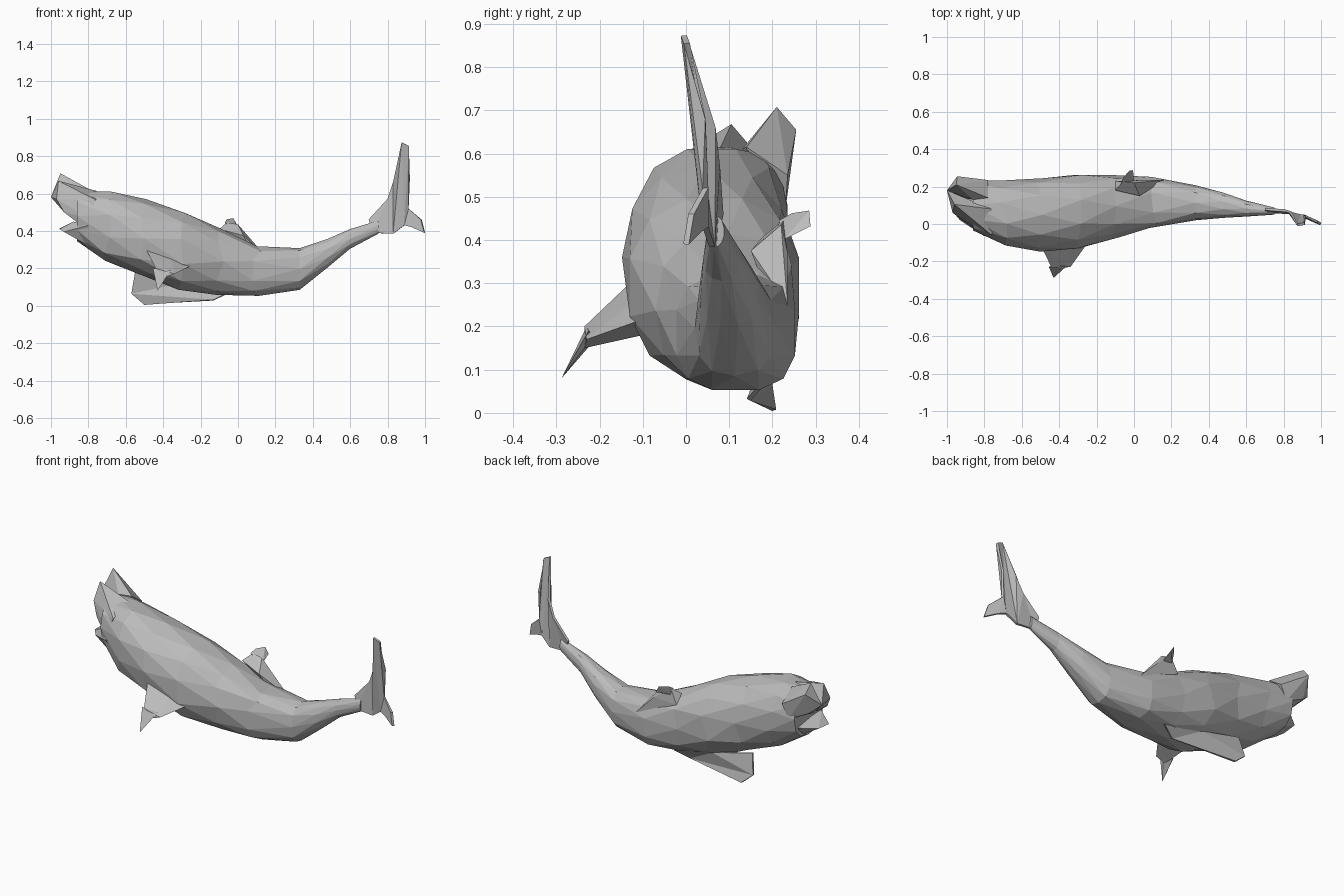
import bpy, bmesh, math, random

random.seed(4)
cube = bpy.data.objects.get("Cube")
if cube:
    bpy.data.objects.remove(cube, do_unlink=True)

grey = bpy.data.materials.new("skin grey")
grey.use_nodes = True
grey.diffuse_color = (0.5, 0.5, 0.5, 1)
grey.node_tree.nodes["Principled BSDF"].inputs["Base Color"].default_value = (0.5, 0.5, 0.5, 1)


def finish(name, bm):
    bmesh.ops.recalc_face_normals(bm, faces=bm.faces)
    mesh = bpy.data.meshes.new(name)
    bm.to_mesh(mesh)
    bm.free()
    mesh.materials.append(grey)
    obj = bpy.data.objects.new(name, mesh)
    bpy.context.collection.objects.link(obj)
    return obj


def hull(name, points):
    """Solid faceted lump around a few corner points."""
    bm = bmesh.new()
    for p in points:
        bm.verts.new(p)
    bmesh.ops.convex_hull(bm, input=bm.verts)
    loose = [v for v in bm.verts if not v.link_faces]
    bmesh.ops.delete(bm, geom=loose, context="VERTS")
    return finish(name, bm)


def fin(name, outline, thickness):
    """Thin faceted plate from an outline."""
    bm = bmesh.new()
    bm.faces.new([bm.verts.new(p) for p in outline])
    bmesh.ops.triangulate(bm, faces=bm.faces)
    obj = finish(name, bm)
    mod = obj.modifiers.new("thickness", "SOLIDIFY")
    mod.thickness = thickness
    mod.offset = 0
    return obj


def bend(value, power):
    return math.copysign(abs(value) ** power, value)


# Body: faceted loft, each section is x, y low, y high, z low, z high, squareness
sections = [
    (-.86, -.035, .235, .345, .615, .85), (-.7, -.115, .232, .24, .61, .85),
    (-.5, -.148, .245, .15, .57, .9), (-.3, -.13, .262, .085, .495, .85),
    (-.1, -.07, .262, .058, .415, .8), (.1, -.022, .252, .053, .318, .7),
    (.33, .02, .207, .085, .308, .8), (.48, .033, .167, .205, .358, .9),
    (.6, .04, .125, .305, .41, .9), (.75, .05, .088, .385, .455, 1),
]
SIDES = 12
bm = bmesh.new()
rings = []
for k, (x, y0, y1, z0, z1, power) in enumerate(sections):
    ring = []
    shift = (k % 2) / 2
    reach = math.cos(shift * math.tau / SIDES) ** power
    wobble = 0.025 if -.8 < x < .3 else 0
    for i in range(SIDES):
        a = math.tau * (i + shift) / SIDES
        y = (y0 + y1) / 2 + (y1 - y0) / 2 * bend(math.cos(a), power) / reach
        z = (z0 + z1) / 2 + (z1 - z0) / 2 * bend(math.sin(a), power) / reach
        ring.append(bm.verts.new((x + random.uniform(-wobble, wobble), y, z)))
    rings.append(ring)
for k, (a, b) in enumerate(zip(rings, rings[1:])):
    for i in range(SIDES):
        j = (i + 1) % SIDES
        if k % 2:
            bm.faces.new((a[i], a[j], b[j]))
            bm.faces.new((a[i], b[j], b[i]))
        else:
            bm.faces.new((a[i], a[j], b[i]))
            bm.faces.new((a[j], b[j], b[i]))
bm.faces.new(rings[0])
bm.faces.new(rings[-1])
finish("body", bm)

# Head: two raised snout lobes with a notch between, above an open mouth
hull("right_snout_lobe", [
    (-.76, -.06, .565), (-.76, .08, .615), (-.8, -.06, .47), (-.84, -.02, .43),
    (-.96, .105, .668), (-1, .18, .58), (-.97, .06, .57), (-.93, .03, .5),
    (-.92, .12, .5),
])
hull("left_snout_lobe", [
    (-.78, .14, .615), (-.78, .235, .55), (-.82, .23, .47), (-.95, .21, .708),
    (-.945, .255, .655), (-1, .18, .58), (-.92, .14, .5), (-.94, .22, .53),
    (-.86, .13, .61),
])
hull("lower_jaw", [
    (-.8, -.065, .43), (-.82, .22, .42), (-.8, .0, .32), (-.8, .16, .33),
    (-.955, .05, .41), (-.95, .14, .415), (-.93, .02, .395), (-.88, .01, .45),
    (-.88, .195, .42),
])

# Fins
hull("dorsal_base", [
    (-.1, .18, .41), (-.06, .225, .445), (0, .22, .435), (.04, .235, .37),
    (.06, .175, .31), (.16, .235, .25), (-.1, .23, .36), (.03, .15, .375),
])
hull("dorsal_tip", [
    (-.07, .215, .445), (-.06, .245, .462), (-.025, .285, .468),
    (-.005, .288, .432), (0, .225, .4), (-.06, .23, .41),
])
fin("left_pectoral_fin", [
    (-.55, .17, .18), (-.57, .195, .065), (-.5, .204, .006), (-.13, .145, .03),
    (-.05, .18, .07), (-.3, .18, .12),
], .01)
hull("right_pectoral_base", [
    (-.49, -.13, .3), (-.44, -.235, .2), (-.4, -.235, .15), (-.34, -.23, .17),
    (-.33, -.15, .185), (-.24, -.09, .22), (-.36, -.12, .26), (-.42, -.1, .18),
])
hull("right_pectoral_tip", [
    (-.455, -.23, .2), (-.43, -.288, .08), (-.39, -.235, .15), (-.36, -.225, .19),
    (-.43, -.21, .17),
])
fin("tail_fin", [
    (.7, .08, .46), (.8, .072, .57), (.835, .065, .66), (.875, -.005, .873),
    (.912, .002, .855), (.912, .045, .68), (.91, .045, .52), (.98, .012, .46),
    (.998, 0, .39), (.93, .03, .42), (.89, .045, .43), (.83, .06, .385),
    (.72, .065, .39),
], .014)
